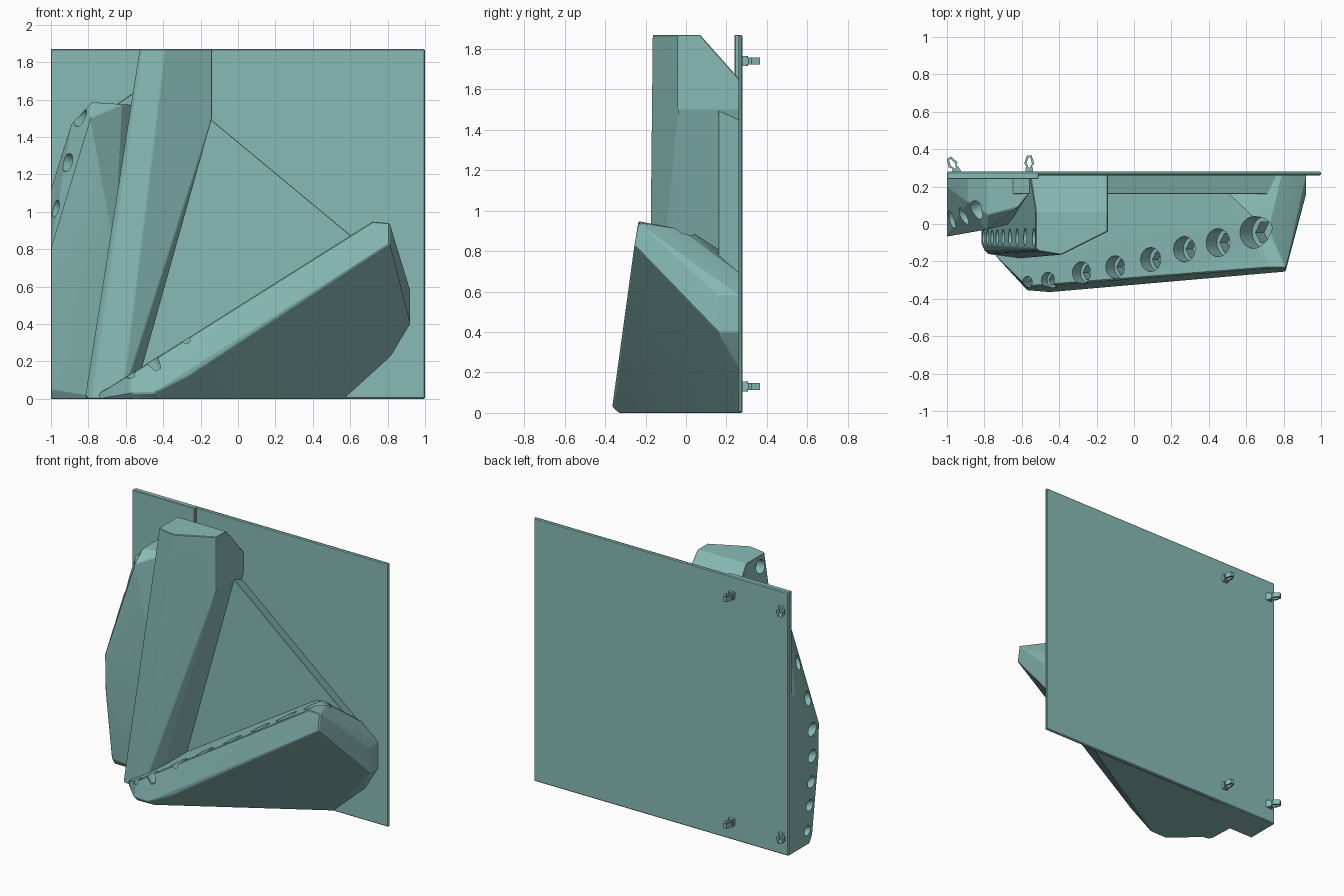
import bpy, bmesh, math
from mathutils import Vector, Matrix

if "Cube" in bpy.data.objects:
    bpy.data.objects.remove(bpy.data.objects["Cube"])

teal = bpy.data.materials.new("teal_plastic")
teal.diffuse_color = (.25, .5, .47, 1)
teal.use_nodes = True
teal.node_tree.nodes["Principled BSDF"].inputs["Base Color"].default_value = teal.diffuse_color


def make(name, bm):
    bmesh.ops.recalc_face_normals(bm, faces=bm.faces)
    me = bpy.data.meshes.new(name)
    bm.to_mesh(me)
    bm.free()
    me.materials.append(teal)
    ob = bpy.data.objects.new(name, me)
    bpy.context.collection.objects.link(ob)
    return ob


def activate(ob):
    bpy.ops.object.select_all(action='DESELECT')
    bpy.context.view_layer.objects.active = ob
    ob.select_set(True)


def apply(ob, kind, **props):
    mod = ob.modifiers.new(kind, kind)
    for k, v in props.items():
        setattr(mod, k, v)
    activate(ob)
    bpy.ops.object.modifier_apply(modifier=mod.name)


def hull(name, pts, bevel=0.0):
    bm = bmesh.new()
    for p in pts:
        bm.verts.new(p)
    res = bmesh.ops.convex_hull(bm, input=bm.verts)
    junk = {g for g in res['geom_interior'] + res['geom_unused'] if isinstance(g, bmesh.types.BMVert)}
    bmesh.ops.delete(bm, geom=list(junk), context='VERTS')
    bmesh.ops.dissolve_limit(bm, angle_limit=0.02, verts=bm.verts, edges=bm.edges)
    ob = make(name, bm)
    if bevel:
        apply(ob, 'BEVEL', width=bevel, segments=1, limit_method='ANGLE', angle_limit=math.radians(25))
    return ob


def box(name, x0, x1, y0, y1, z0, z1, bevel):
    return hull(name, [(x, y, z) for x in (x0, x1) for y in (y0, y1) for z in (z0, z1)], bevel)


def drill(ob, holes, direction):
    """Round mouth with a narrower six-sided socket below it."""
    d = Vector(direction).normalized()
    rot = d.to_track_quat('Z', 'Y').to_matrix().to_4x4()
    bm = bmesh.new()
    for x, y, z, r in holes:
        for seg, rad, lo, hi in ((24, r, -0.12, r * 1.4), (6, r * 0.75, 0, r * 2.4)):
            at = Matrix.Translation(Vector((x, y, z)) + d * (lo + hi) / 2)
            bmesh.ops.create_cone(bm, cap_ends=True, segments=seg, radius1=rad, radius2=rad,
                                  depth=hi - lo, matrix=at @ rot)
    cutter = make("hole_cutter", bm)
    cutter.hide_render = True
    apply(ob, 'BOOLEAN', operation='DIFFERENCE', object=cutter, solver='EXACT', use_self=True)
    bpy.data.objects.remove(cutter)


# Back plate: wide panel plus slightly thicker left panel
box("back_plate", -1, 1, 0.26, 0.28, 0, 1.87, 0.006)
box("back_plate_left", -1, -0.51, 0.24, 0.275, 0, 1.87, 0.004)

# Right holder arm: wedge leaning right
right = hull("right_holder", [
    (-.61, -.30, .07), (-.57, -.355, .03), (-.45, -.365, .03), (-.27, -.345, .12),
    (.81, -.255, .83), (.81, -.235, .94), (.72, -.235, .948), (-.57, -.335, .135),
    (-.56, -.33, 0), (-.43, -.33, 0), (-.61, -.28, 0), (-.74, -.17, .03), (-.74, -.17, 0),
    (.65, .03, .895), (.72, -.03, .91), (.79, .15, .72), (.79, .265, .69), (.4, .265, .743),
    (.92, .16, .58), (.92, .265, .58), (.92, .16, .40), (.92, .265, .40),
    (.81, .265, .22), (.57, .265, .02), (.57, .265, 0), (-.7, .265, 0), (-.7, .265, .05)], 0.005)
spots = [(-.57, -.31, .03), (-.46, -.30, .042), (-.28, -.26, .058), (-.10, -.23, .06),
         (.09, -.19, .064), (.27, -.135, .068), (.45, -.10, .075), (.64, -.045, .085)]
drill(right, [(x, y, .135 + .627 * (x + .57), r) for x, y, r in spots], (.533, 0, -.846))

# Middle holder arm: tall and nearly upright
middle = hull("middle_holder", [
    (-.80, -.14, 0), (-.815, -.11, .02), (-.78, -.16, 0), (-.62, -.185, 0),
    (-.39, -.165, 1.87), (-.51, -.145, 1.87), (-.525, -.13, 1.87),
    (-.14, -.04, 1.87), (-.14, -.04, 1.50), (-.14, .07, 1.87),
    (-.14, .265, 1.65), (-.14, .265, 1.50), (-.525, .07, 1.87), (-.556, .265, 1.65),
    (-.56, -.10, 0), (-.56, .265, 0), (-.815, .265, 0)], 0.004)
heights = [.08, .22, .37, .55, .75, .98, 1.23, 1.50, 1.80]
drill(middle, [(-.815 + .155 * z, -.07, z, .036 + .0015 * i) for i, z in enumerate(heights)],
      (.988, 0, -.155))

# Left holder arm: cut flush with the plate's left edge
left = hull("left_holder", [
    (-1, -.067, .81), (-1, -.06, .55), (-1, .01, .05), (-1, .04, 0), (-1, .265, 0), (-1, .2, 1.12),
    (-1, .265, 1.12), (-.79, -.03, 1.50), (-.89, .12, 1.47), (-.89, .265, 1.47),
    (-.78, .05, 1.585), (-.78, .265, 1.585), (-.62, .09, 1.575), (-.565, .16, 1.57),
    (-.565, .265, 1.57), (-.66, .0, .8), (-.7, .04, 0), (-.7, .265, 0)], 0.004)
drill(left, [(-1, .065, .10, .032), (-1, .04, .27, .036), (-1, .02, .43, .038), (-1, .01, .61, .042),
             (-1, .01, .80, .044), (-.985, .02, 1.02, .048), (-.905, .045, 1.26, .05),
             (-.835, .075, 1.50, .052)], (1, .3, -.35))

# Thin webs joining the arms, top edge sloping down to the back
web = [(-.15, 1.5), (.79, .72), (.79, .6), (-.6, .08)]
hull("right_web", [(x, .16, z) for x, z in web] + [(x, .265, z - .05) for x, z in web], 0.004)
web = [(-.67, 1.56), (-.54, 1.65), (-.54, 1.2), (-.75, .1), (-.8, 1)]
hull("left_web", [(x, y, z) for x, z in web for y in (.16, .265)], 0.004)

for ob in (right, middle, left):
    activate(ob)
    bpy.ops.object.shade_smooth_by_angle(angle=math.radians(12))

# Split snap clips on the back
for x, angle in ((-.945, 30), (-.56, 0)):
    for z in (.13, 1.74):
        bm = bmesh.new()
        for s in (-1, 1):
            prong = [(.006, 0), (.018, 0), (.014, .03), (.027, .045), (.013, .088), (.003, .088),
                     (.014, .045), (.006, .03)]
            f = bm.faces.new([bm.verts.new((s * u, v, -.017)) for u, v in prong])
            ext = bmesh.ops.extrude_face_region(bm, geom=[f])
            bmesh.ops.translate(bm, vec=(0, 0, .034),
                                verts=[g for g in ext['geom'] if isinstance(g, bmesh.types.BMVert)])
        bmesh.ops.create_cube(bm, size=1, matrix=Matrix.Translation((0, .083, 0)) @ Matrix.Diagonal((.02, .01, .034, 1)))
        # Collar at the foot of the clip
        bmesh.ops.create_cube(bm, size=1, matrix=Matrix.Translation((0, .008, 0)) @ Matrix.Diagonal((.04, .03, .05, 1)))
        clip = make("snap_clip", bm)
        clip.location = (x, .278, z)
        clip.rotation_euler.z = math.radians(angle)
